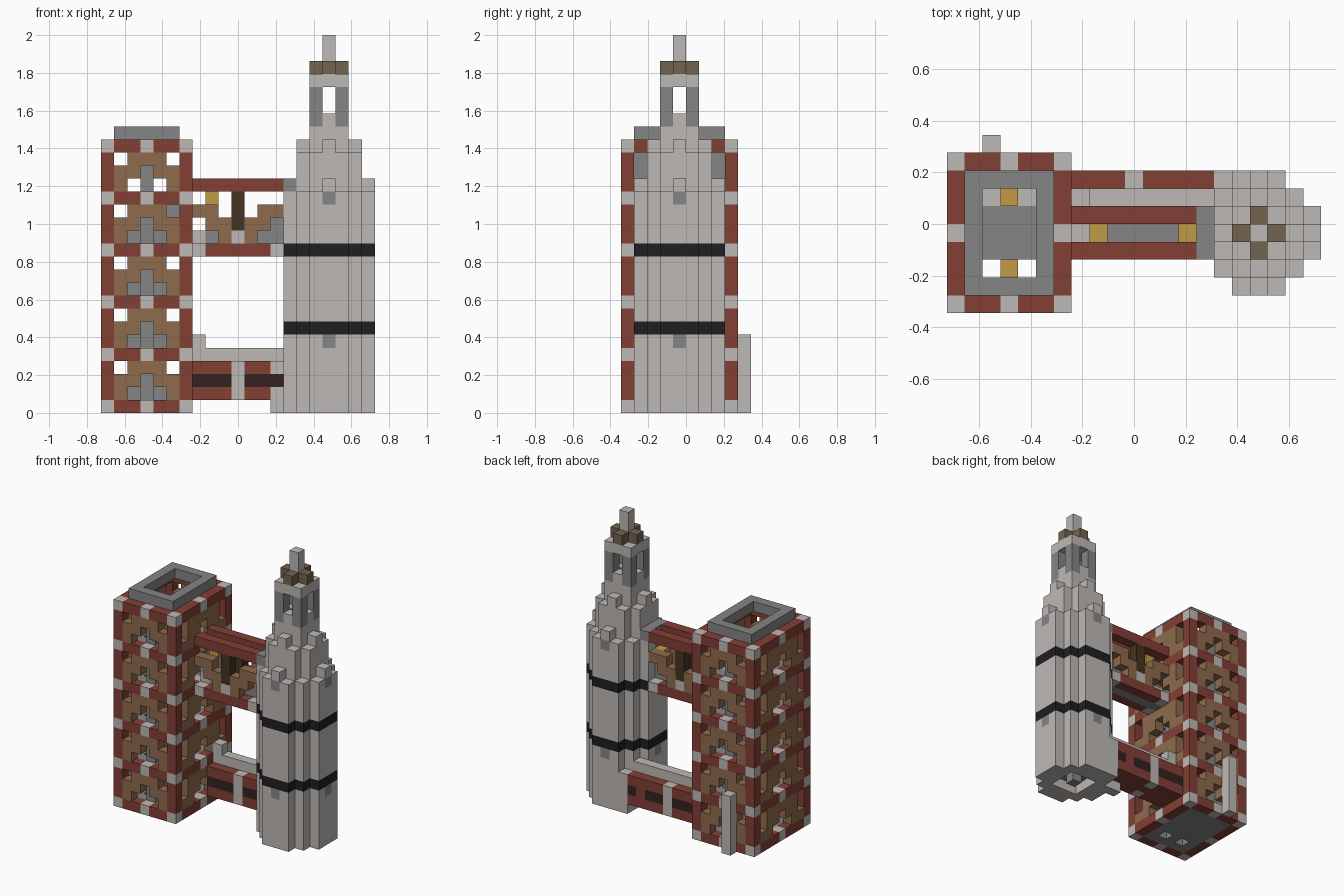
import bpy
import bmesh
from mathutils import Vector

cube = bpy.data.objects.get("Cube")
if cube:
    bpy.data.objects.remove(cube, do_unlink=True)

U = 2 / 29                                  # edge of one block
ORIGIN = Vector((-10.5, -5, 0))             # grid corner, in blocks
COLOURS = {
    "pale_stone": (0.51, 0.485, 0.465),
    "grey_stone": (0.235, 0.235, 0.235),
    "red_brick": (0.225, 0.05, 0.035),
    "brown_wood": (0.275, 0.145, 0.075),
    "gold_lamp": (0.53, 0.33, 0.06),
    "black_band": (0.014, 0.014, 0.016),
    "maroon_stripe": (0.032, 0.016, 0.015),
    "umber_stone": (0.17, 0.125, 0.08),
    "dark_wood": (0.058, 0.035, 0.015),
}
NAMES = list(COLOURS)
PALE, GREY, RED, WOOD, GOLD, BLACK, MAROON, UMBER, DARK = NAMES
MATS = []
for name, rgb in COLOURS.items():
    m = bpy.data.materials.new(name)
    m.use_nodes = True
    m.diffuse_color = (*rgb, 1)
    bsdf = m.node_tree.nodes["Principled BSDF"]
    bsdf.inputs["Base Color"].default_value = (*rgb, 1)
    bsdf.inputs["Roughness"].default_value = 0.9
    MATS.append(m)


def span(v):
    return range(v, v + 1) if isinstance(v, int) else range(v[0], v[1] + 1)


def fill(part, colour, xs, ys, zs):
    """Fill an inclusive range of blocks; colour None carves them out."""
    for x in span(xs):
        for y in span(ys):
            for z in span(zs):
                if colour:
                    part[x, y, z] = colour
                else:
                    part.pop((x, y, z), None)


def panel(part, rows, start, top, place):
    """Lay a text pattern on a wall; place maps (along, z) to a block."""
    key = {"w": WOOD, "p": PALE, "d": DARK}
    for r, row in enumerate(rows):
        for c, ch in enumerate(row):
            if ch in key:
                part[place(start + c, top - r)] = key[ch]


def build(name, part):
    """Turn filled blocks into a mesh of their outer faces."""
    bm = bmesh.new()
    cache = {}

    def vert(p):
        if p not in cache:
            cache[p] = bm.verts.new((Vector(p) + ORIGIN) * U)
        return cache[p]

    for cell, colour in part.items():
        for axis in range(3):
            a, b = (axis + 1) % 3, (axis + 2) % 3
            for side in (0, 1):
                near = list(cell)
                near[axis] += 2 * side - 1
                if tuple(near) in part:
                    continue
                ring = []
                for da, db in ((0, 0), (1, 0), (1, 1), (0, 1)):
                    p = list(cell)
                    p[axis] += side
                    p[a] += da
                    p[b] += db
                    ring.append(vert(tuple(p)))
                face = bm.faces.new(ring if side else ring[::-1])
                face.material_index = NAMES.index(colour)
    mesh = bpy.data.meshes.new(name)
    bm.to_mesh(mesh)
    bm.free()
    for m in MATS:
        mesh.materials.append(m)
    bpy.context.collection.objects.link(bpy.data.objects.new(name, mesh))


# Brick tower frame: corner posts and floor beams with pale joints
frame = {}
for x in (0, 6):
    for y in (0, 8):
        fill(frame, RED, x, y, (0, 20))
for z in range(0, 21, 4):
    for y in (0, 8):
        fill(frame, RED, (0, 6), y, z)
    for x in (0, 6):
        fill(frame, RED, x, (0, 8), z)
    for x in (0, 3, 6):
        for y in (0, 4, 8):
            if (x, y) != (3, 4):
                frame[x, y, z] = PALE
build("brick_tower_frame", frame)

# Pierced wooden panels on all four sides of each storey
panels = {}
END = (".www.", "ww.ww", "w...w")
FLANK = (".wwwww.", ".ww.ww.", "ww...ww")
for top in range(3, 20, 4):
    for y in (0, 8):
        panel(panels, END, 1, top, lambda c, z: (c, y, z))
    for x in (0, 6):
        panel(panels, FLANK, 1, top, lambda c, z: (x, c, z))
build("tower_panels", panels)

# Stone core with floors, window backs, open shafts and lamps
core = {}
fill(core, GREY, (2, 4), (2, 6), (0, 16))
for z in range(0, 17, 4):
    fill(core, GREY, (1, 5), (1, 7), z)
for y in (1, 7):
    fill(core, GREY, 3, y, (0, 19))
for x in (2, 4):
    fill(core, None, x, 2, (0, 16))
    fill(core, PALE, x, 6, 16)
for y in (2, 6):
    fill(core, GOLD, 3, y, 18)
fill(core, GREY, 5, 4, 15)
build("tower_core", core)

# Roof rim
rim = {}
fill(rim, GREY, (1, 5), (1, 7), 21)
fill(rim, None, (2, 4), (2, 6), 21)
build("tower_roof_rim", rim)

# Small post behind the brick tower
post = {}
fill(post, PALE, 2, 9, (0, 5))
build("rear_post", post)

# Upper gallery between the towers
gallery = {}
ARCH = ("...d...", "ww.d.ww", ".wwdww.", "..wpw..")
for y in (3, 5):
    fill(gallery, RED, (7, 13), y, 12)
    fill(gallery, RED, (7, 13), y, 17)
    for x in (7, 13):
        gallery[x, y, 12] = PALE
    panel(gallery, ARCH, 7, 16, lambda c, z: (c, y, z))
fill(gallery, GREY, (7, 13), 4, (12, 13))
gallery[7, 4, 13] = PALE
gallery[13, 4, 14] = GREY
gallery[13, 4, 15] = GOLD
gallery[8, 4, 16] = GOLD
build("gallery_bridge", gallery)

# Lower wall with striped faces and a pale coping
wall = {}
fill(wall, RED, (7, 13), (5, 7), (1, 3))
for y in (5, 7):
    fill(wall, MAROON, (7, 12), y, 2)
    fill(wall, PALE, 10, y, (1, 3))
fill(wall, PALE, 13, 5, (0, 3))
wall[13, 5, 2] = MAROON
fill(wall, RED, 14, 7, (1, 3))
wall[14, 7, 2] = MAROON
fill(wall, PALE, 15, 7, (0, 3))
fill(wall, PALE, (7, 14), 6, 4)
wall[7, 6, 5] = PALE
build("lower_wall", wall)

# Round stone tower: three stepped tiers, each with a raised middle block
CX, CY = 17, 4
SIDES = ((1, 0), (-1, 0), (0, 1), (0, -1))
spire = {}


def tier(radius, reach, top):
    for dx in range(-radius, radius + 1):
        for dy in range(-radius, radius + 1):
            if abs(dx) + abs(dy) <= reach:
                fill(spire, PALE, CX + dx, CY + dy, (0, top))
    for sx, sy in SIDES:
        spire[CX + sx * radius, CY + sy * radius, top + 1] = PALE


tier(3, 4, 16)
tier(2, 3, 19)
tier(1, 2, 21)
for cell in spire:
    if cell[2] in (6, 12):
        spire[cell] = BLACK
for sx, sy in SIDES:
    for z in (5, 16):
        spire[CX + sx * 3, CY + sy * 3, z] = GREY
fill(spire, GREY, 14, (3, 5), 17)
fill(spire, None, (16, 18), (3, 5), 0)
fill(spire, GREY, (16, 18), (3, 5), 1)
spire[CX, CY, 0] = GREY
build("round_tower", spire)

# Belfry with corner posts, cap, cross and finial
belfry = {}
for x in (16, 18):
    for y in (3, 5):
        fill(belfry, GREY, x, y, (22, 24))
fill(belfry, PALE, (16, 18), (3, 5), 25)
for sx, sy in SIDES:
    belfry[CX + sx, CY + sy, 26] = UMBER
fill(belfry, PALE, CX, CY, (26, 28))
build("belfry", belfry)
